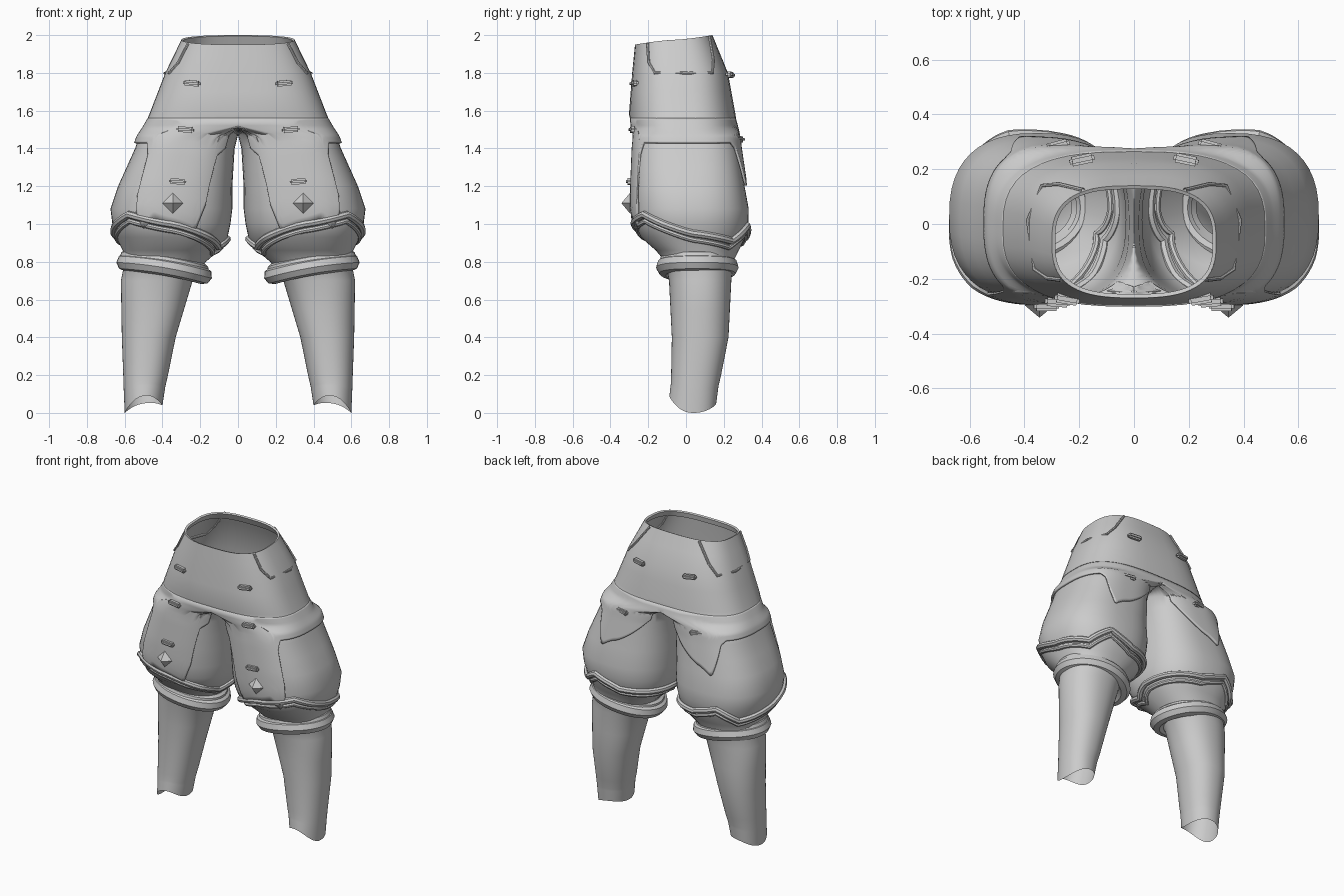
import bpy, bmesh, math
from mathutils import Matrix, Vector

if "Cube" in bpy.data.objects:
    bpy.data.objects.remove(bpy.data.objects["Cube"])

# Cross-sections of one trouser half: z, inner x, outer x, front y, back y
ROWS = [
    (1.975, 0, .30, -.27, .14), (1.80, 0, .385, -.285, .222), (1.58, 0, .47, -.302, .262),
    (1.51, 0, .50, -.285, .27), (1.47, 0, .52, -.265, .272), (1.40, .018, .545, -.272, .28),
    (1.20, .03, .635, -.28, .31), (1.08, .03, .675, -.28, .332), (1.00, .04, .665, -.27, .33),
    (.93, .055, .645, -.24, .315), (.86, .10, .61, -.16, .28), (.80, .17, .60, -.11, .25),
    (.70, .24, .62, -.09, .24), (.40, .33, .615, -.075, .225), (.13, .385, .605, -.08, .172),
    (.02, .40, .60, -.088, .16)]
LEVELS = [r[0] for r in ROWS] + [1.9, 1.7, 1.3, .55, .2, .11]
LEVELS.sort(reverse=True)


def lerp(keys, t):
    """Piecewise linear lookup in ascending (t, value) keys."""
    for (t0, v0), (t1, v1) in zip(keys, keys[1:]):
        if t <= t1:
            return v0 + (v1 - v0) * max(0, t - t0) / (t1 - t0)
    return keys[-1][1]


def centre(r):
    return 0 if r[0] > 1.5 else (r[1] + r[2]) / 2


COLS = [[(r[0], f(r)) for r in reversed(ROWS)] for f in
        (centre, lambda r: r[1], lambda r: r[2], lambda r: r[3], lambda r: r[4])]


def surf(deg, z, off=0.0):
    """Point on the trouser half: 0 = outside, -90 = front, 90 = back."""
    cx, xi, xo, yf, yb = [lerp(c, z) for c in COLS]
    n = 2.2 + .6 * min(1, max(0, (z - .7) / .8))     # squarer towards the hips
    c, s = math.cos(math.radians(deg)), math.sin(math.radians(deg))
    pw = lambda v: math.copysign(abs(v) ** (2 / n), v)
    rx = (xo - cx) if c > 0 else (cx - xi)
    cy, ry = (yf + yb) / 2, (yb - yf) / 2
    d = Vector((pw(c), pw(s))).normalized() * off
    waist = max(0, (z - 1.8) / .175) * .025 * s
    w = min(1, max(0, (.2 - z) / .18))
    hem = w * ((.07 if s < 0 else .03) * s * s - .02 * c)
    return Vector((max(0, cx + pw(c) * rx + d.x), cy + pw(s) * ry + d.y, z + waist + hem))


def select(ob):
    bpy.ops.object.select_all(action='DESELECT')
    ob.select_set(True)
    bpy.context.view_layer.objects.active = ob


def finish(ob, angle=40):
    ob.modifiers.new("mirror", 'MIRROR').use_clip = True
    select(ob)
    bpy.ops.object.shade_smooth_by_angle(angle=math.radians(angle))


def from_bm(name, bm):
    bmesh.ops.recalc_face_normals(bm, faces=bm.faces)
    me = bpy.data.meshes.new(name)
    bm.to_mesh(me)
    bm.free()
    ob = bpy.data.objects.new(name, me)
    bpy.context.collection.objects.link(ob)
    return ob


def grid(rows, closed):
    bm = bmesh.new()
    vs = [[bm.verts.new(p) for p in r] for r in rows]
    n = len(rows[0])
    for a, b in zip(vs, vs[1:]):
        for i in range(n if closed else n - 1):
            j = (i + 1) % n
            f = [a[i], a[j], b[j], b[i]]
            if not all(v.co.x < 1e-4 for v in f):   # no wall on the centre plane
                bm.faces.new(f)
    bmesh.ops.delete(bm, geom=[v for v in bm.verts if not v.link_faces], context='VERTS')
    bmesh.ops.remove_doubles(bm, verts=bm.verts, dist=1e-4)
    return bm


def tube(name, pts, radius, closed=False):
    cu = bpy.data.curves.new(name, 'CURVE')
    cu.dimensions = '3D'
    cu.bevel_depth, cu.bevel_resolution = radius, 2
    sp = cu.splines.new('POLY')
    sp.points.add(len(pts) - 1)
    for p, q in zip(sp.points, pts):
        p.co = (*q, 1)
    sp.use_cyclic_u = closed
    ob = bpy.data.objects.new(name, cu)
    bpy.context.collection.objects.link(ob)
    select(ob)
    bpy.ops.object.convert(target='MESH')
    finish(bpy.context.object)


# Trouser body: waist, seat, puffed thighs and fitted shins
SEG = 48
body = grid([[surf(i * 360 / SEG, z) for i in range(SEG)] for z in LEVELS], True)
finish(from_bm("trousers", body), 50)

# Turned-in waist lip
lip = grid([[surf(a, z, o) for a in range(-90, 91, 6)]
            for z, o in ((1.975, 0), (1.97, -.015), (1.93, -.012))], False)
finish(from_bm("waist_lip", lip))

# Outer layer: pointed front panel, arched side opening, V-shaped back flap
EDGE = [(-135, 1.40), (-122, 1.36), (-117, 1.10), (-108, .95), (-78, 1.03), (-66, .97),
        (-60, 1.08), (-56, 1.36), (-48, 1.43), (50, 1.43), (60, 1.40), (80, 1.20), (125, 1.43)]
N = 14
rows = []
for k in range(N + 1):
    row = []
    for a in range(-135, 126, 2):
        z = 1.56 + (lerp(EDGE, a) - 1.56) * k / N
        row.append(surf(a, z, .016 * min(1, (1.56 - z) / .1)))
    rows.append(row)
flap = from_bm("outer_layer", grid(rows, False))
sol = flap.modifiers.new("thickness", 'SOLIDIFY')
sol.thickness, sol.offset = .012, -1
finish(flap)

# Wavy hem welt around the bottom of the thigh
HEM = [(-90, 1.0), (-50, 1.05), (0, .95), (45, .91), (75, .99), (100, .93),
       (180, .92), (205, .88), (270, 1.0)]
for name, drop, off, rad in (("hem_welt", 0, .004, .02), ("hem_underlay", .035, 0, .014)):
    tube(name, [surf(a, lerp(HEM, a) - drop, off) for a in range(-90, 270, 5)], rad, True)

# Rolled cuff below the knee, higher on the outside
cuff = []
for i in range(40):
    c, s = math.cos(i * math.tau / 40), math.sin(i * math.tau / 40)
    cuff.append(Vector((.39 + .207 * c, .06 + .172 * s, .762 + .035 * c + .012 * s * s)))
tube("rolled_cuff", cuff, .047, True)
tube("cuff_fold", [p + Vector((0, 0, .035)) for p in cuff], .028, True)

# Hip pocket seam
POCKET = [(-35, 1.97), (-33, 1.86), (-24, 1.80), (5, 1.798), (35, 1.80), (46, 1.86), (60, 1.97)]
tube("hip_pocket_seam", [surf(a, z, .002) for a, z in POCKET], .008)

# Fabric loops: x, y, z, turn
LOOPS = [(.245, -.275, 1.745, 10), (.28, -.285, 1.50, 5), (.32, -.30, 1.225, 0),
         (.19, .235, 1.79, -12), (.28, .285, 1.45, -15)]
bm = bmesh.new()
for x, y, z, turn in LOOPS:
    m = (Matrix.Translation((x, y, z)) @ Matrix.Rotation(math.radians(turn), 4, 'Z')
         @ Matrix.Rotation(math.radians(-4), 4, 'Y') @ Matrix.Diagonal((.092, .035, .03, 1)))
    bmesh.ops.create_cube(bm, size=1, matrix=m)
bmesh.ops.bevel(bm, geom=bm.edges[:], offset=.009, segments=2, affect='EDGES')
finish(from_bm("fabric_loops", bm))

# Diamond studs on the front panels
bm = bmesh.new()
for depth, sign in ((.045, 1), (.02, -1)):
    bmesh.ops.create_cone(bm, segments=4, radius1=.054, radius2=0, depth=depth,
                          matrix=Matrix.Translation((.345, -.297 - sign * depth / 2, 1.11))
                          @ Matrix.Rotation(math.radians(90 * sign), 4, 'X'))
finish(from_bm("diamond_studs", bm), 10)
